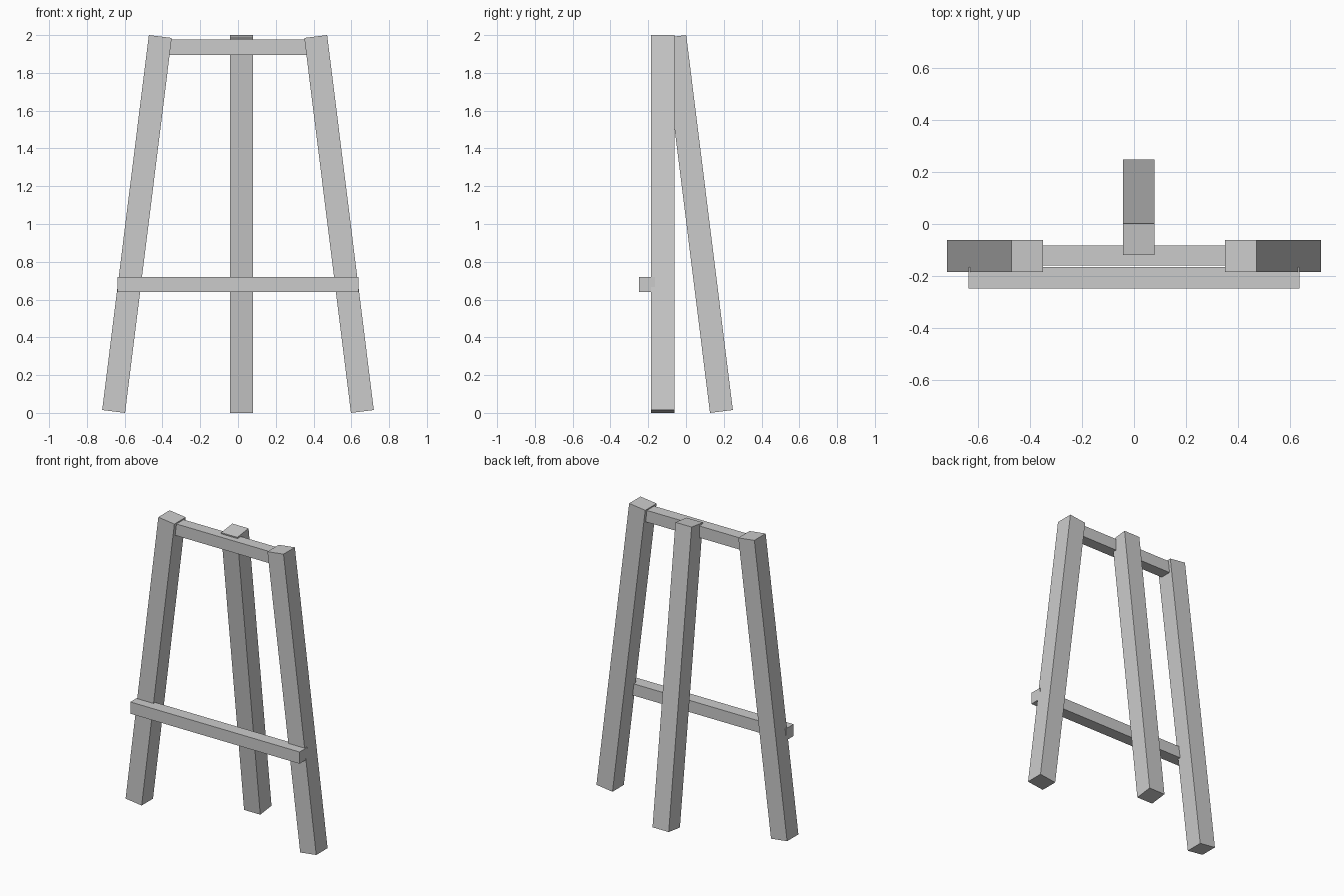
import bpy
from math import atan2

if "Cube" in bpy.data.objects:
    bpy.data.objects.remove(bpy.data.objects["Cube"])

TILT = atan2(0.247, 1.985)   # splay shared by all three legs
LEG = (0.122, 0.122, 2.0)


def beam(name, size, location, rotation=(0, 0, 0)):
    bpy.ops.mesh.primitive_cube_add(size=1, location=location, rotation=rotation)
    ob = bpy.context.object
    ob.name = name
    ob.scale = size
    bpy.ops.object.transform_apply(location=False, rotation=False, scale=True)
    return ob


# Front legs, splayed sideways
for side, label in ((-1, "left"), (1, "right")):
    beam("front_leg_" + label, LEG, (side * 0.535, -0.123, 1.0), (0, -side * TILT, 0))

# Rear leg, leaning forward at the top
beam("back_leg", LEG, (0.018, 0.064, 1.0), (TILT, 0, 0))

# Crossbar between the leg tops
beam("top_crossbar", (0.728, 0.078, 0.08), (0, -0.121, 1.936))

# Ledge resting on the front of the legs
beam("canvas_ledge", (1.276, 0.083, 0.08), (0, -0.2065, 0.68))
